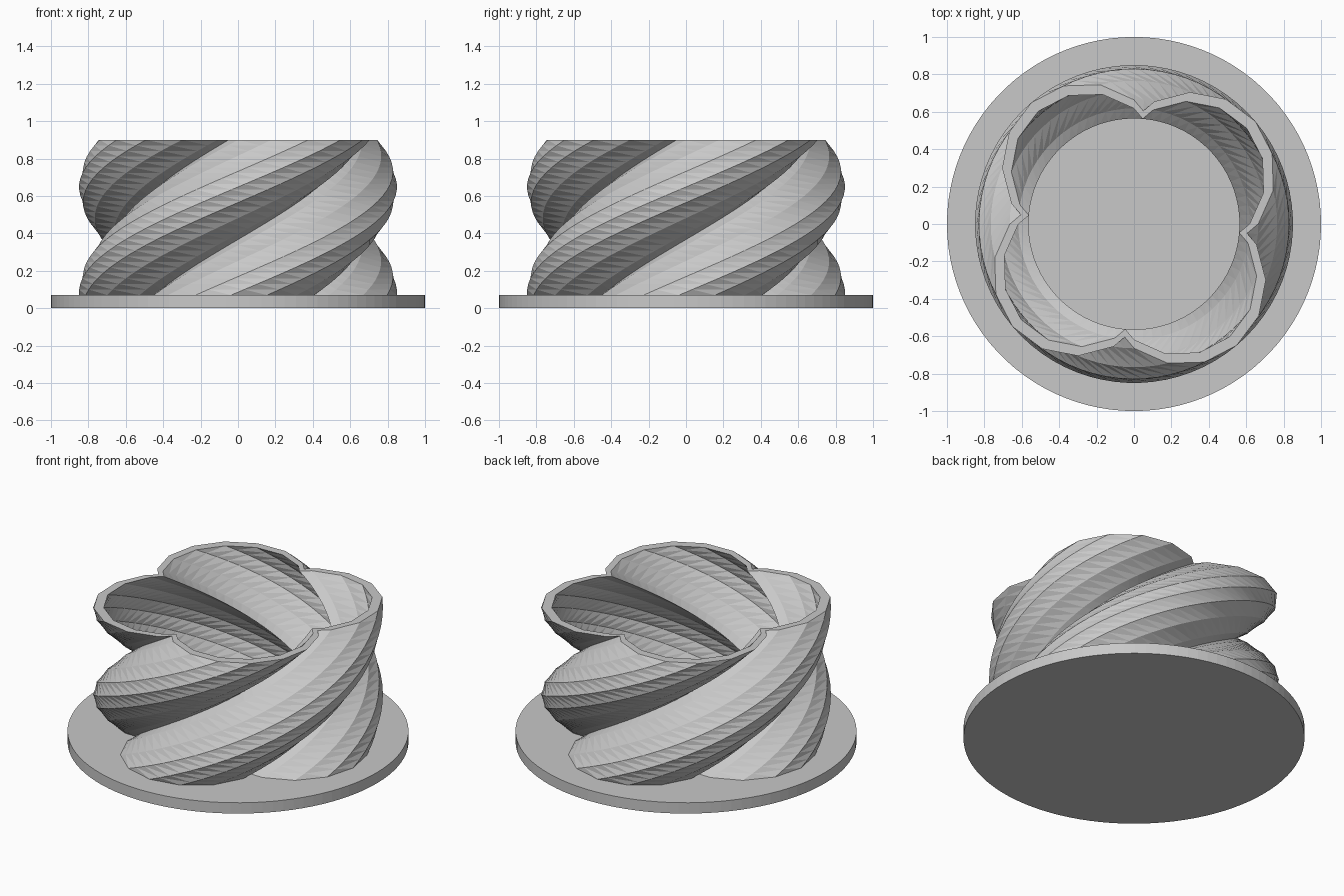
import bpy, bmesh
from math import cos, sin, pi, radians
from mathutils import Vector, Matrix

if "Cube" in bpy.data.objects:
    bpy.data.objects.remove(bpy.data.objects["Cube"])

LOBES, SIDES = 4, 14            # four overlapping 14-sided lobes
LOBE_R, LOBE_OFFSET = 0.44, 0.41
BASE_H, HEIGHT = 0.07, 0.9
TOP_TURN, TURN_PER_UNIT = radians(40.3), radians(160)
SLICES = 28
INNER_SCALE = 0.93

grey = bpy.data.materials.new("plain grey")
grey.use_nodes = True
colour = (0.58, 0.58, 0.58, 1)
grey.diffuse_color = colour
grey.node_tree.nodes["Principled BSDF"].inputs["Base Color"].default_value = colour


def finish(bm, name):
    bmesh.ops.recalc_face_normals(bm, faces=bm.faces)
    mesh = bpy.data.meshes.new(name)
    bm.to_mesh(mesh)
    bm.free()
    mesh.materials.append(grey)
    obj = bpy.data.objects.new(name, mesh)
    bpy.context.collection.objects.link(obj)
    return obj


def lobed_outline():
    """Union outline of the lobes: each arc followed by the cusp after it."""
    step = 2 * pi / SIDES
    points = []
    for i in range(LOBES):
        turn = Matrix.Rotation(2 * pi * i / LOBES, 3, 'Z')
        for k in range(-3, 4):
            points.append(turn @ Vector((LOBE_OFFSET + LOBE_R * cos(k * step),
                                         LOBE_R * sin(k * step), 0)))
        cusp = LOBE_R * sin(3 * step)
        points.append(turn @ Vector((cusp, cusp, 0)))
    return points


# Flat round base
bm = bmesh.new()
bmesh.ops.create_cone(bm, cap_ends=True, segments=100, radius1=1, radius2=1, depth=BASE_H,
                      matrix=Matrix.Translation((0, 0, BASE_H / 2)))
finish(bm, "round_base")

# Twisted hollow wall, with each skin split into triangles
bm = bmesh.new()
outline = lobed_outline()
count = len(outline)


def skin(scale):
    rings = []
    for s in range(SLICES + 1):
        z = BASE_H + (HEIGHT - BASE_H) * s / SLICES
        turn = Matrix.Rotation(TOP_TURN - (HEIGHT - z) * TURN_PER_UNIT, 3, 'Z')
        rings.append([bm.verts.new(turn @ (p * scale) + Vector((0, 0, z))) for p in outline])
    for low, high in zip(rings, rings[1:]):
        for i in range(count):
            j = (i + 1) % count
            bm.faces.new((low[i], low[j], high[i]))
            bm.faces.new((low[j], high[j], high[i]))
    return rings


outer, inner = skin(1), skin(INNER_SCALE)
for end in (0, -1):
    for i in range(count):
        j = (i + 1) % count
        bm.faces.new((outer[end][i], outer[end][j], inner[end][j], inner[end][i]))
finish(bm, "twisted_wall")
